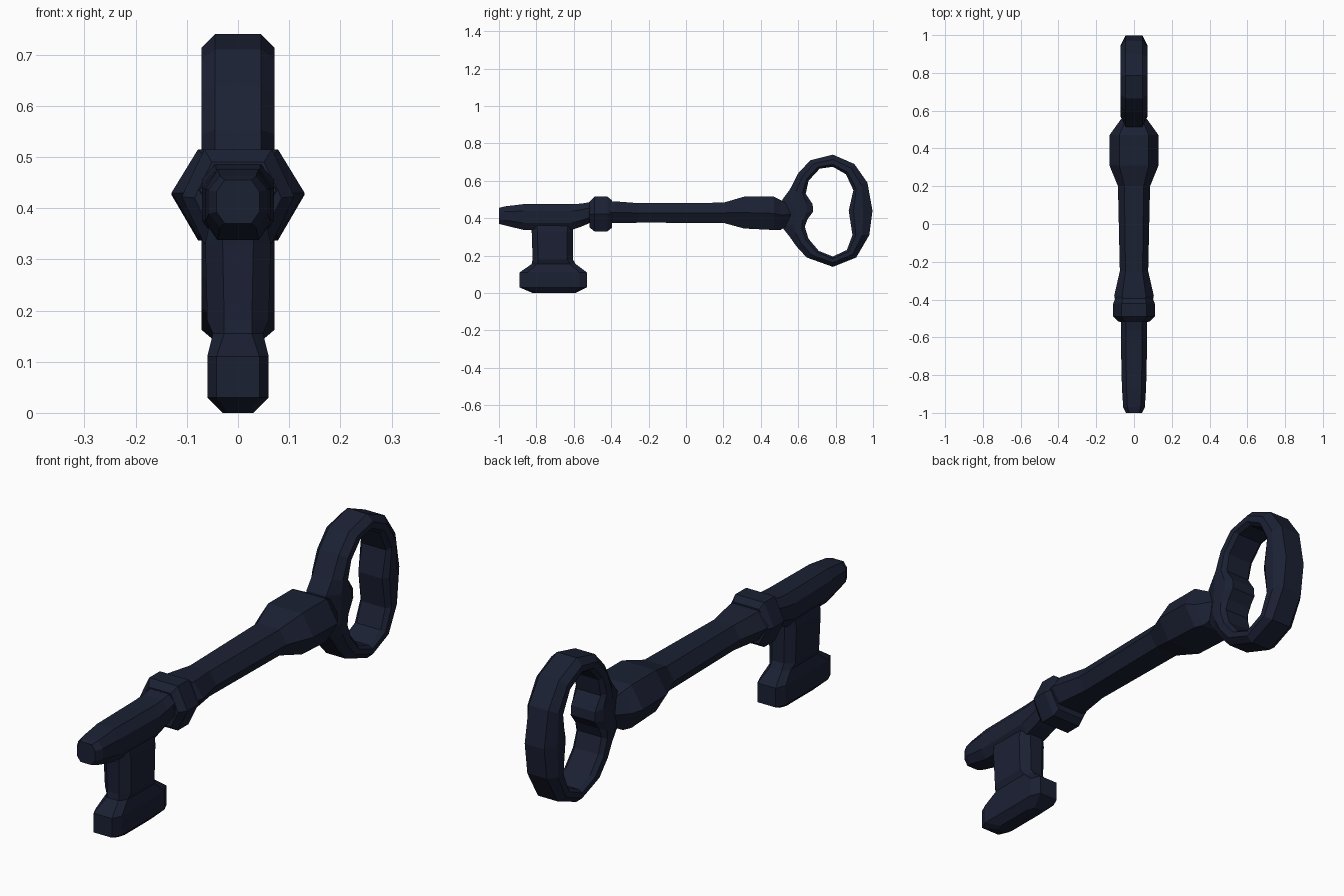
import bpy, bmesh

mat = bpy.data.materials.new("dark_iron")
mat.diffuse_color = (0.011, 0.015, 0.034, 1)


def loft(name, rings, closed=False):
    """Skin equal-length loops of points; cap the ends or close into a loop."""
    bm = bmesh.new()
    loops = [[bm.verts.new(p) for p in r] for r in rings]
    pairs = list(zip(loops, loops[1:]))
    if closed:
        pairs.append((loops[-1], loops[0]))
    else:
        bm.faces.new(loops[0])
        bm.faces.new(loops[-1])
    for a, b in pairs:
        for i in range(len(a)):
            j = (i + 1) % len(a)
            bm.faces.new((a[i], a[j], b[j], b[i]))
    bmesh.ops.recalc_face_normals(bm, faces=bm.faces)
    me = bpy.data.meshes.new(name)
    bm.to_mesh(me)
    bm.free()
    me.materials.append(mat)
    ob = bpy.data.objects.new(name, me)
    bpy.context.collection.objects.link(ob)
    return ob


def hexagon(y, w, lo, hi):
    """Hexagon across the key's axis with points at the sides."""
    m, f = (lo + hi) / 2, w * 0.6
    return [(w, y, m), (f, y, hi), (-f, y, hi), (-w, y, m), (-f, y, lo), (f, y, lo)]


def octagon(z, w, fx, y0, y1, c):
    """Rectangle with cut corners, lying flat at height z."""
    return [(w, y0 + c, z), (w, y1 - c, z), (fx, y1, z), (-fx, y1, z),
            (-w, y1 - c, z), (-w, y0 + c, z), (-fx, y0, z), (fx, y0, z)]


# Tip of the key, blunt and slightly boxy
def tip_section(y, w, lo, hi):
    f, c = w * 0.62, (hi - lo) * 0.27
    return [(w, y, lo + c), (w, y, hi - c), (f, y, hi), (-f, y, hi),
            (-w, y, hi - c), (-w, y, lo + c), (-f, y, lo), (f, y, lo)]


loft("tip", [tip_section(*s) for s in [
    (-1.0, 0.042, 0.37, 0.455), (-0.97, 0.057, 0.362, 0.463),
    (-0.87, 0.064, 0.338, 0.475), (-0.61, 0.07, 0.338, 0.475),
    (-0.56, 0.07, 0.355, 0.478), (-0.49, 0.07, 0.385, 0.49)]])

# Shaft with swelling at both ends
loft("shaft", [hexagon(*s) for s in [
    (-0.52, 0.075, 0.385, 0.485), (-0.38, 0.105, 0.373, 0.49),
    (-0.25, 0.075, 0.376, 0.48), (0.20, 0.085, 0.375, 0.483),
    (0.31, 0.13, 0.345, 0.515), (0.47, 0.13, 0.337, 0.515),
    (0.505, 0.105, 0.337, 0.497), (0.56, 0.065, 0.37, 0.47)]])

# Collar near the tip
loft("collar", [hexagon(*s) for s in [
    (-0.515, 0.085, 0.35, 0.49), (-0.49, 0.11, 0.33, 0.515),
    (-0.42, 0.11, 0.33, 0.515), (-0.395, 0.10, 0.35, 0.495)]])

# Bit: stem with a wider foot
loft("bit", [octagon(*s) for s in [
    (0.0, 0.03, 0.02, -0.82, -0.59, 0.03),
    (0.03, 0.06, 0.042, -0.89, -0.53, 0.04),
    (0.11, 0.06, 0.042, -0.89, -0.53, 0.04),
    (0.155, 0.049, 0.027, -0.825, -0.59, 0.03),
    (0.18, 0.06, 0.027, -0.82, -0.605, 0.03),
    (0.33, 0.064, 0.03, -0.825, -0.605, 0.03),
    (0.40, 0.05, 0.03, -0.83, -0.60, 0.03)]])

# Bow: outer and inner outline points (y, z) in the same order
outer = [(0.51, 0.425), (0.515, 0.50), (0.555, 0.553), (0.60, 0.64), (0.665, 0.71),
         (0.785, 0.74), (0.90, 0.69), (0.97, 0.59), (0.997, 0.44),
         (0.98, 0.31), (0.91, 0.19), (0.785, 0.14), (0.645, 0.19),
         (0.59, 0.25), (0.555, 0.30), (0.515, 0.35)]
inner = [(0.68, 0.435), (0.677, 0.475), (0.64, 0.53), (0.655, 0.60), (0.715, 0.665),
         (0.785, 0.675), (0.855, 0.635), (0.895, 0.55), (0.87, 0.44),
         (0.89, 0.31), (0.86, 0.23), (0.785, 0.195), (0.71, 0.225),
         (0.655, 0.29), (0.635, 0.355), (0.65, 0.395)]


def bow_section(o, i):
    def at(t, x):
        return (x, o[0] + (i[0] - o[0]) * t, o[1] + (i[1] - o[1]) * t)
    return [at(0, 0.045), at(0.4, 0.071), at(0.8, 0.071), at(1, 0.055),
            at(1, -0.055), at(0.8, -0.071), at(0.4, -0.071), at(0, -0.045)]


loft("bow", [bow_section(o, i) for o, i in zip(outer, inner)], closed=True)
